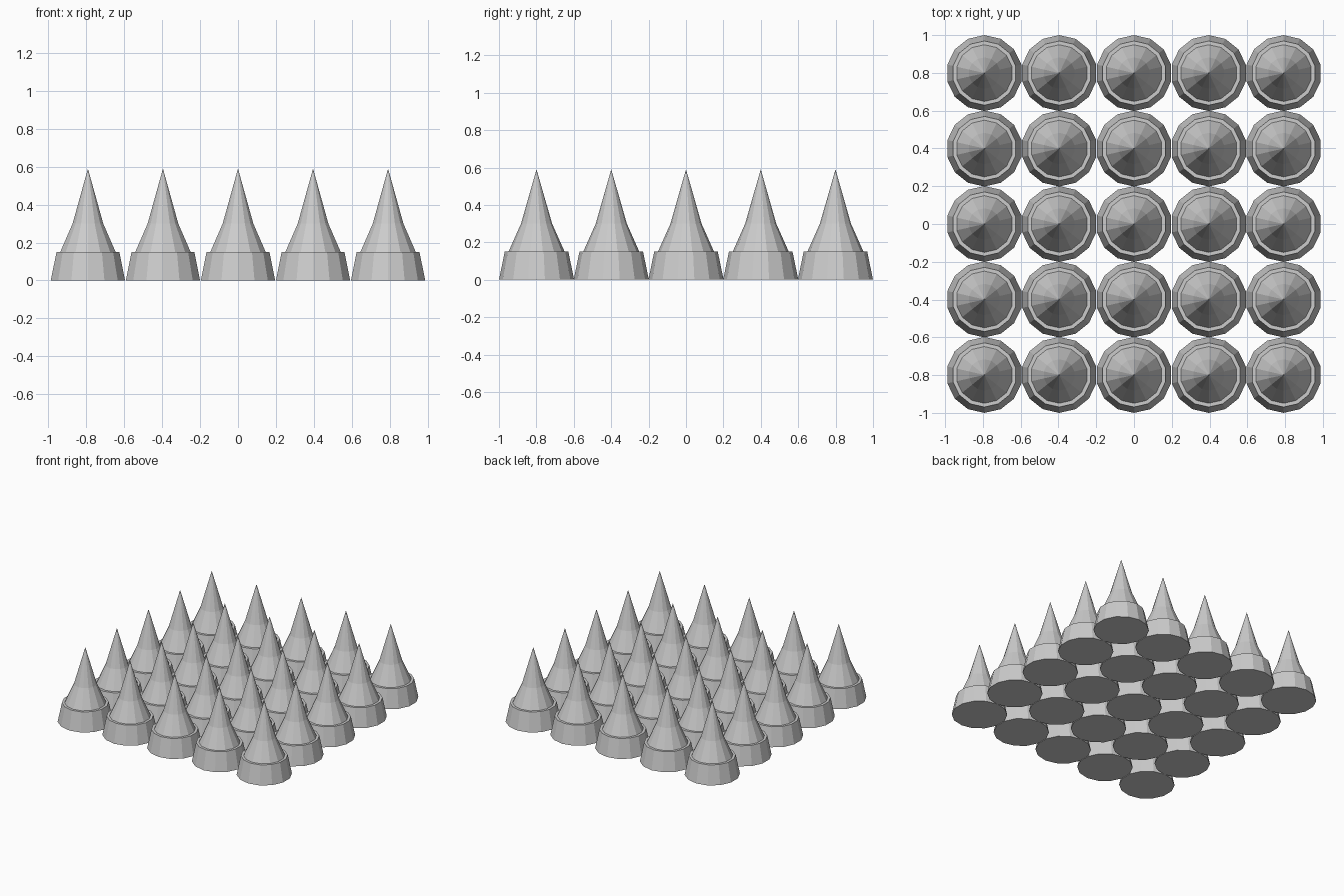
import bpy, bmesh, math

if "Cube" in bpy.data.objects:
    bpy.data.objects.remove(bpy.data.objects["Cube"])

SIDES = 14
# profile (radius, z) from the underside to the tip
BASE = [(0.201, 0.0), (0.17, 0.15), (0.15, 0.15)]
SPIKE = [(0.15, 0.15), (0.083, 0.30), (0.0, 0.59)]


def lathe(name, profile, cap_bottom=False):
    """Turn a profile around z into a flat-faced mesh."""
    bm = bmesh.new()
    rings = []
    for r, z in profile:
        if r == 0:
            rings.append([bm.verts.new((0, 0, z))] * SIDES)
            continue
        # corners point along +y and -y
        rings.append([bm.verts.new((r * math.sin(2 * math.pi * i / SIDES),
                                    r * math.cos(2 * math.pi * i / SIDES), z))
                      for i in range(SIDES)])
    for a, b in zip(rings, rings[1:]):
        for i in range(SIDES):
            j = (i + 1) % SIDES
            quad = [a[i], a[j], b[j], b[i]]
            bm.faces.new(list(dict.fromkeys(quad)))
    if cap_bottom:
        bm.faces.new(rings[0])
    bmesh.ops.recalc_face_normals(bm, faces=bm.faces)
    # open shells: make sure the sides face outwards
    side = max(bm.faces, key=lambda f: f.normal.xy.length)
    if side.normal.xy.dot(side.calc_center_median().xy) < 0:
        bmesh.ops.reverse_faces(bm, faces=bm.faces)
    mesh = bpy.data.meshes.new(name)
    bm.to_mesh(mesh)
    bm.free()
    return mesh


base_mesh = lathe("spike_base", BASE, cap_bottom=True)
spike_mesh = lathe("spike", SPIKE)

# 5 x 5 grid of spikes, each on its own tapered base
for ix in range(-2, 3):
    for iy in range(-2, 3):
        for name, mesh in (("spike_base", base_mesh), ("spike", spike_mesh)):
            ob = bpy.data.objects.new(f"{name}_{ix + 3}_{iy + 3}", mesh)
            ob.location = (ix * 0.396, iy * 0.3995, 0)
            bpy.context.collection.objects.link(ob)
